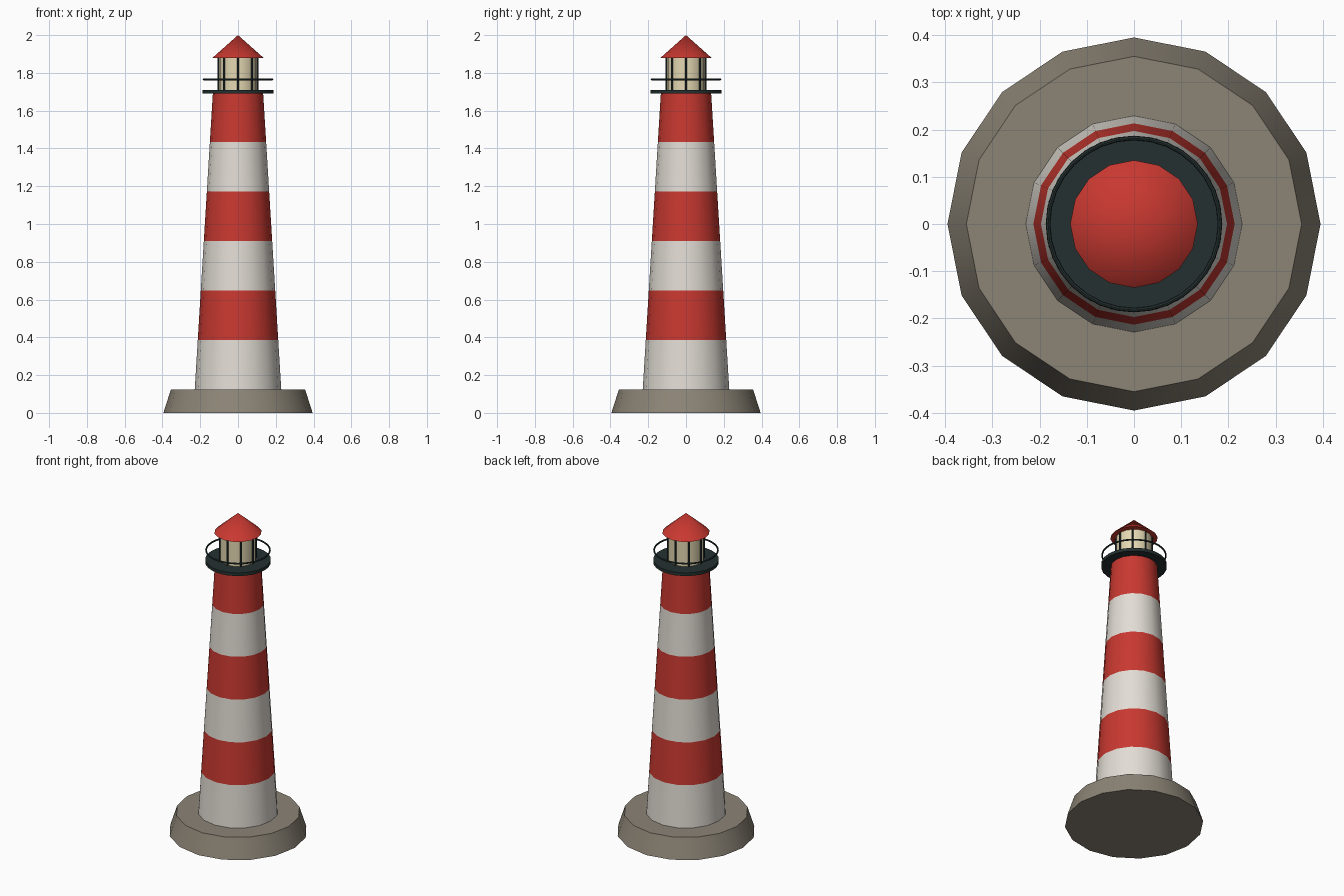
import bpy
import math

cube = bpy.data.objects.get("Cube")
if cube:
    bpy.data.objects.remove(cube)


def material(name, rgb):
    mat = bpy.data.materials.new(name)
    mat.use_nodes = True
    colour = (*rgb, 1)
    mat.diffuse_color = colour
    mat.node_tree.nodes["Principled BSDF"].inputs["Base Color"].default_value = colour
    return mat


red = material("red paint", (0.58, 0.04, 0.03))
white = material("white paint", (0.76, 0.72, 0.66))
stone = material("grey stone", (0.26, 0.23, 0.18))
iron = material("dark iron", (0.018, 0.03, 0.03))
glass = material("cream glass", (0.78, 0.69, 0.45))


def finish(name, mat):
    ob = bpy.context.object
    ob.name = name
    ob.data.materials.append(mat)
    bpy.ops.object.shade_smooth_by_angle(angle=math.radians(30))
    return ob


def frustum(name, mat, r1, r2, z1, z2, sides=16, x=0, y=0):
    bpy.ops.mesh.primitive_cone_add(vertices=sides, radius1=r1, radius2=r2,
                                    depth=z2 - z1, location=(x, y, (z1 + z2) / 2))
    return finish(name, mat)


# Stone footing
frustum("stone_base", stone, 0.395, 0.355, 0, 0.125)

# Tapered tower: one mesh of stacked rings, striped by height
BANDS, SIDES = 6, 16
Z0, Z1, R0, R1 = 0.125, 1.695, 0.229, 0.133
verts, faces = [], []
for i in range(BANDS + 1):
    t = i / BANDS
    r, z = R0 + (R1 - R0) * t, Z0 + (Z1 - Z0) * t
    for k in range(SIDES):
        a = math.tau * k / SIDES
        verts.append((r * math.cos(a), r * math.sin(a), z))
for i in range(BANDS):
    for k in range(SIDES):
        a, b = i * SIDES + k, i * SIDES + (k + 1) % SIDES
        faces.append((a, b, b + SIDES, a + SIDES))
mesh = bpy.data.meshes.new("tower")
mesh.from_pydata(verts, [], faces)
tower = bpy.data.objects.new("tower", mesh)
bpy.context.collection.objects.link(tower)
bpy.ops.object.select_all(action="DESELECT")
tower.select_set(True)
bpy.context.view_layer.objects.active = tower
finish("tower", white)
mesh.materials.append(red)
for face in mesh.polygons:
    face.material_index = int((face.center.z - Z0) / (Z1 - Z0) * BANDS) % 2

# Gallery deck and hand rail
frustum("gallery_deck", iron, 0.187, 0.187, 1.69, 1.71, 24)
bpy.ops.mesh.primitive_torus_add(major_radius=0.182, minor_radius=0.005,
                                 major_segments=32, minor_segments=8,
                                 location=(0, 0, 1.766))
finish("gallery_rail", iron)

# Lantern room with glazing bars
frustum("lantern_glass", glass, 0.102, 0.102, 1.71, 1.88)
for k in range(8):
    a = math.tau * k / 8
    frustum(f"lantern_bar_{k + 1}", iron, 0.0055, 0.0055, 1.71, 1.88, 8,
            0.103 * math.cos(a), 0.103 * math.sin(a))

# Conical roof
frustum("roof", red, 0.135, 0, 1.88, 2.0)
